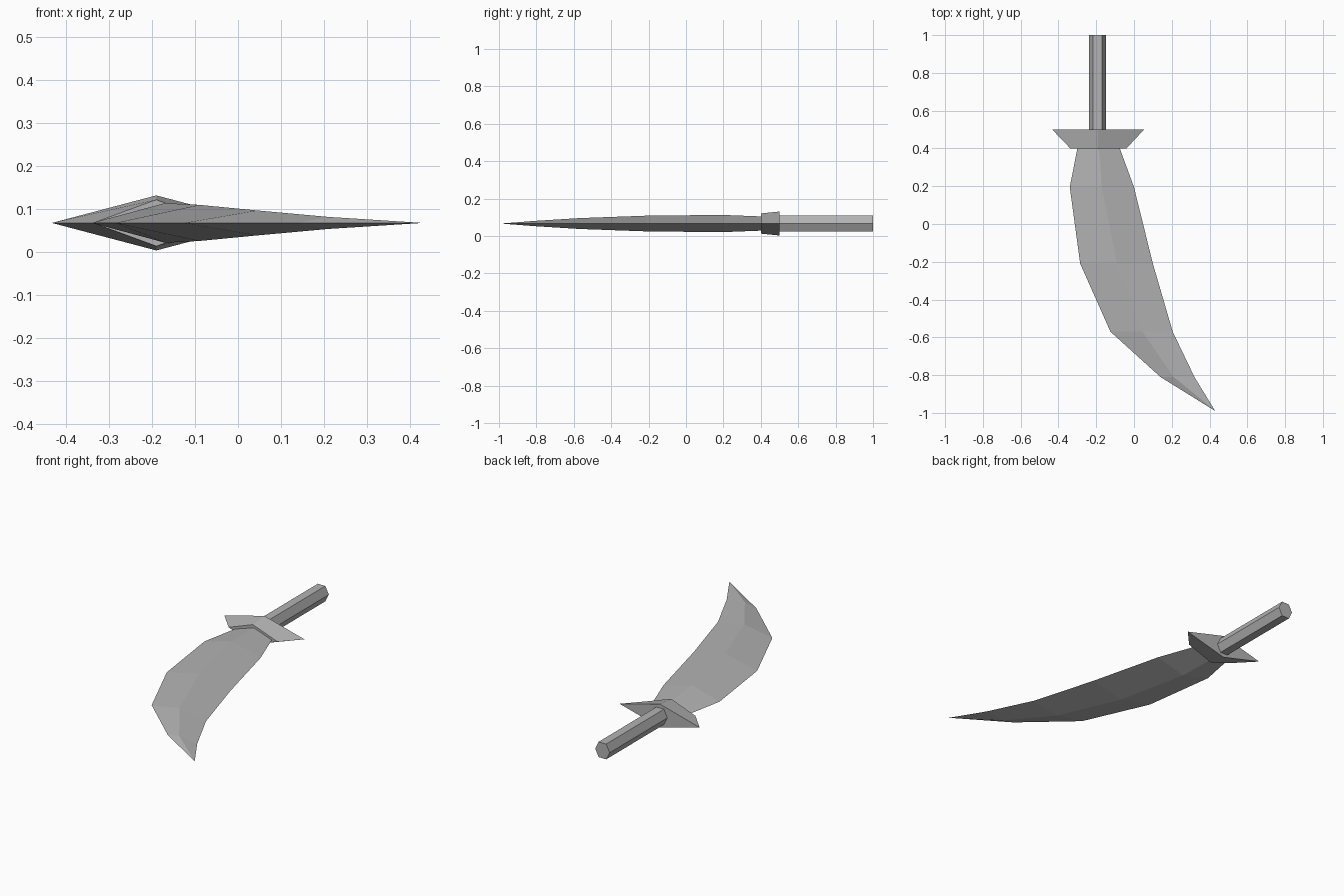
import bpy

if "Cube" in bpy.data.objects:
    bpy.data.objects.remove(bpy.data.objects["Cube"])

MID = 0.067  # height of the flat plane of symmetry

steel = bpy.data.materials.new("grey_metal")
steel.diffuse_color = (0.45, 0.45, 0.45, 1)
steel.use_nodes = True
steel.node_tree.nodes["Principled BSDF"].inputs["Base Color"].default_value = steel.diffuse_color


def loft(name, rings, tip=None):
    """Skin equal-sized rings of (x, y, z offset), capped or closed on a tip."""
    n = len(rings[0])
    verts = [(x, y, z + MID) for ring in rings for x, y, z in ring]
    faces = [tuple(range(n))]
    for r in range(len(rings) - 1):
        for i in range(n):
            a, b = r * n + i, r * n + (i + 1) % n
            faces.append((a, a + n, b + n, b))
    last = (len(rings) - 1) * n
    if tip:
        verts.append((tip[0], tip[1], MID))
        faces += [(last + i, len(verts) - 1, last + (i + 1) % n) for i in range(n)]
    else:
        faces.append(tuple(last + i for i in reversed(range(n))))
    mesh = bpy.data.meshes.new(name)
    mesh.from_pydata(verts, [], faces)
    mesh.materials.append(steel)
    obj = bpy.data.objects.new(name, mesh)
    bpy.context.collection.objects.link(obj)
    # consistent outward normals
    bpy.context.view_layer.objects.active = obj
    obj.select_set(True)
    bpy.ops.object.mode_set(mode='EDIT')
    bpy.ops.mesh.select_all(action='SELECT')
    bpy.ops.mesh.normals_make_consistent(inside=False)
    bpy.ops.object.mode_set(mode='OBJECT')
    obj.select_set(False)
    return obj


def diamond(y, left, ridge, right, h):
    return [(left, y, 0), (ridge, y, h), (right, y, 0), (ridge, y, -h)]


# Curved blade: y, back edge x, ridge x, cutting edge x, half thickness
stations = [
    (0.40, -0.30, -0.185, -0.075, 0.038),
    (0.195, -0.34, -0.17, 0.00, 0.046),
    (-0.21, -0.285, -0.09, 0.10, 0.042),
    (-0.57, -0.125, 0.045, 0.205, 0.029),
    (-0.81, 0.14, 0.21, 0.32, 0.014),
]
loft("blade", [diamond(*s) for s in stations], tip=(0.43, -0.99))

# Flared diamond guard
loft("guard", [diamond(0.50, -0.433, -0.19, 0.053, 0.064),
               diamond(0.40, -0.337, -0.19, -0.04, 0.054)])

# Six-sided handle
hexagon = [(-0.044, 0), (-0.023, 0.042), (0.023, 0.042),
           (0.044, 0), (0.023, -0.042), (-0.023, -0.042)]
loft("handle", [[(x - 0.193, y, z) for x, z in hexagon] for y in (0.50, 1.0)])
